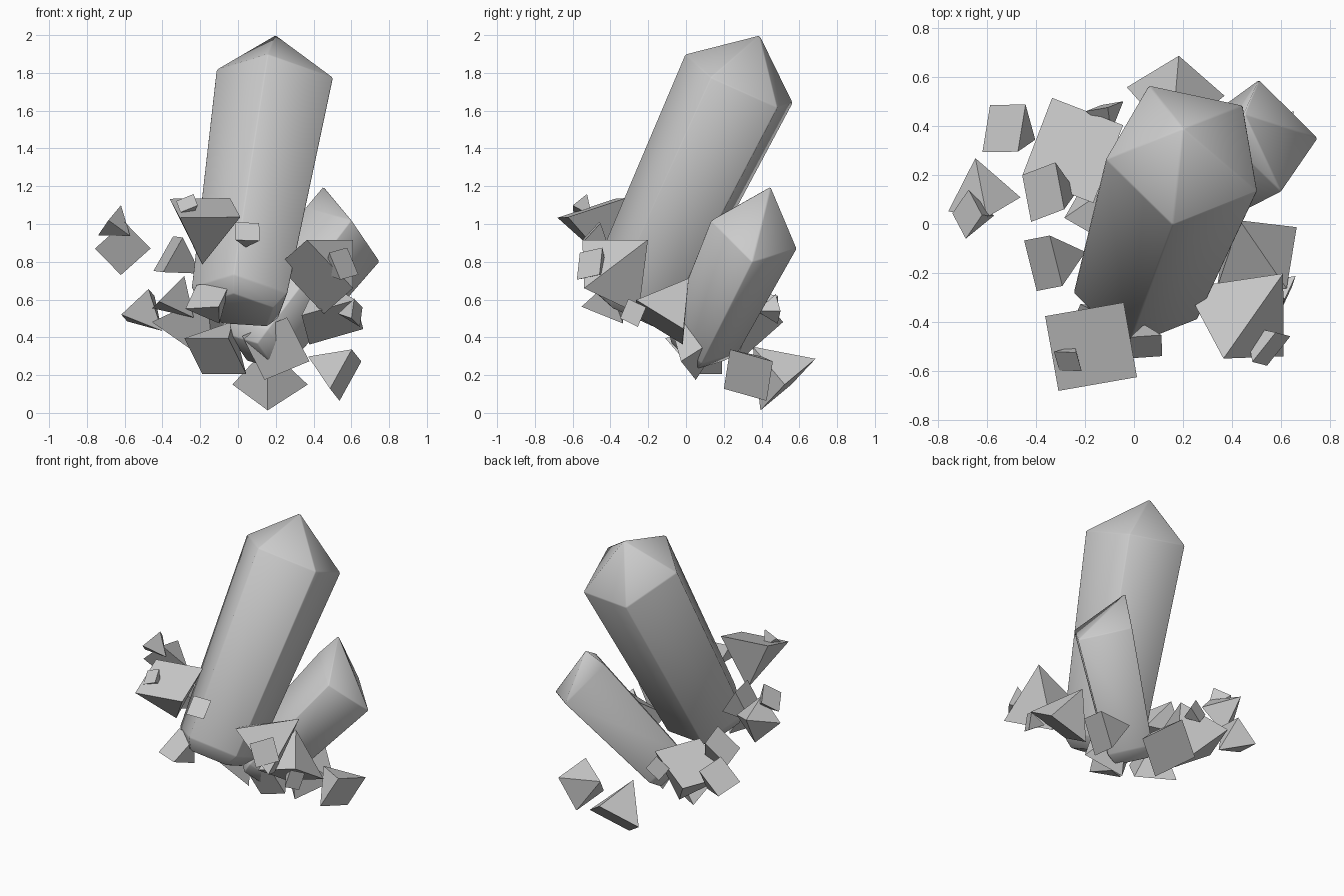
import bpy
from math import radians, sin, cos, pi, atan2, asin
from mathutils import Vector as V

if "Cube" in bpy.data.objects:
    bpy.data.objects.remove(bpy.data.objects["Cube"])

def ring(centre, r, n, az, el, roll):
    """Regular n-gon at centre facing the direction (az, el); returns points and that direction."""
    d = V((cos(el) * cos(az), cos(el) * sin(az), sin(el)))
    e = V((-sin(az), cos(az), 0))
    f = d.cross(e)
    turns = [roll + i * 2 * pi / n for i in range(n)]
    return [centre + r * (cos(t) * e + sin(t) * f) for t in turns], d

def build(name, tip, rings, smooth=False):
    """Point joined to a stack of rings, closed at the far end."""
    n = len(rings[0])
    bands = range(1, 1 + n * (len(rings) - 1), n)
    faces = [(0, 1 + i, 1 + (i + 1) % n) for i in range(n)]
    faces += [(a + i, a + n + i, a + n + (i + 1) % n, a + (i + 1) % n) for a in bands for i in range(n)]
    faces.append(tuple(reversed(range(1 + n * (len(rings) - 1), 1 + n * len(rings)))))
    me = bpy.data.meshes.new(name)
    me.from_pydata([tip] + sum(rings, []), [], faces)
    ob = bpy.data.objects.new(name, me)
    bpy.context.collection.objects.link(ob)
    if smooth:  # softened edges with smooth shading
        me.shade_smooth()
        bev = ob.modifiers.new("soft_edges", 'BEVEL')
        bev.width, bev.segments, bev.limit_method = .006, 1, 'NONE'

def angles(d):
    d = d.normalized()
    return atan2(d.y, d.x), asin(d.z)

def crystal(name, tip, shoulder, root, n, r, roll, taper):
    s, b = V(shoulder), V(root)
    az, el = angles(s - b)
    roll = radians(roll)
    top, d = ring(s, r, n, az, el, roll)
    low, d = ring(b, r * taper, n, az, el, roll)
    end, d = ring(b - d * .08, r * taper * .75, n, az, el, roll)
    build(name, V(tip), [top, low, end], True)

def shard(name, centre, r, az, el, roll):
    base, d = ring(V(centre), r, 4, az, el, roll)
    build(name, V(centre) + d * r * 1.37, [base])

# Two main crystals
crystal("large_crystal", (.2, .39, 2), (.21, .288, 1.75), (.02, -.26, .61), 5, .333, 26, .82)
crystal("small_crystal", (.45, .45, 1.2), (.555, .36, .945), (.12, .09, .38), 4, .245, 63, .82)

# Large pyramid shards: base centre, base radius, apex azimuth, apex elevation, roll
large = [
    (-.175, -.5, 1.085, .23, 98, -72, 43),
    (.41, -.4, .72, .25, 45, 35, 17),
    (.5, -.14, .48, .21, 114, 54, 17),
    (.17, .54, .15, .2, 265, 47, 0),
    (.57, .33, .2, .17, 160, 25, 62),
    (-.25, .3, .55, .24, -21, -66, 45),
    (-.12, .04, .3, .19, 60, 45, 45),
    (-.61, .08, .87, .15, 101, 21, 0),
    (-.37, -.16, .84, .15, 15, -30, 47),
    (.2, -.02, .34, .19, 80, 20, 22),
    (-.53, .39, .57, .14, -20, -45, 30),
    (-.37, .13, .64, .14, 0, -45, 30),
    (-.16, -.44, .62, .14, 60, -50, 40),
]
for i, (x, y, z, r, *a) in enumerate(large):
    shard(f"large_shard_{i + 1}", (x, y, z), r, *map(radians, a))

# Small shards point inward to the heart of the cluster
small = [
    (-.68, .04, 1.02, .1), (.56, -.51, .79, .11), (.63, -.28, .53, .08),
    (-.27, -.56, 1.11, .07), (.05, -.5, .96, .09), (-.12, .48, .55, .08),
]
for i, (x, y, z, r) in enumerate(small):
    az, el = angles(V((0, 0, .5)) - V((x, y, z)))
    shard(f"small_shard_{i + 1}", (x, y, z), r, az, el, i * .6)
